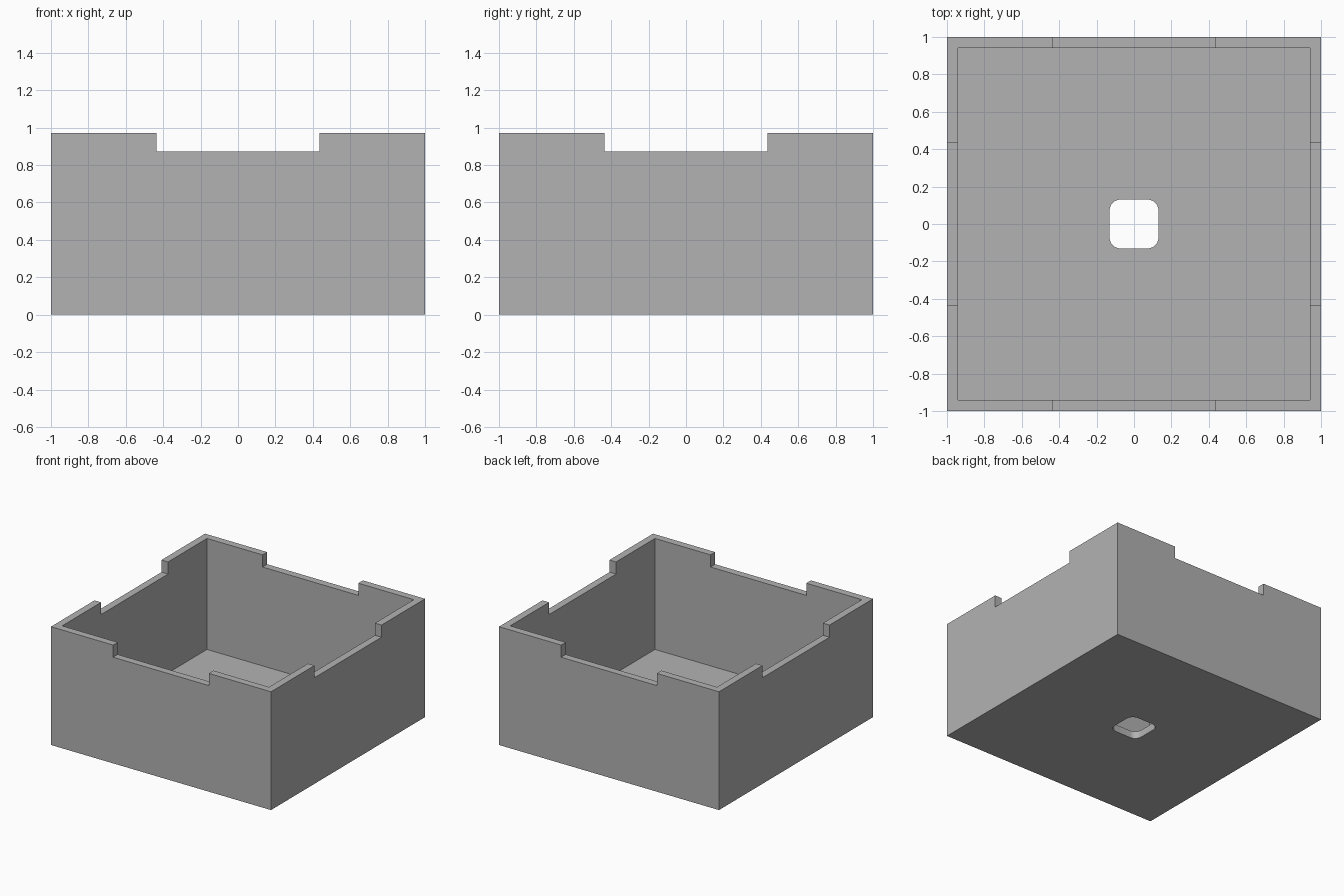
import bpy
import bmesh
from mathutils import Matrix, Vector

if "Cube" in bpy.data.objects:
    bpy.data.objects.remove(bpy.data.objects["Cube"], do_unlink=True)

HEIGHT = 0.972
WALL = 0.06
FLOOR = 0.06
NOTCH_HALF = 0.435
NOTCH_Z = 0.872
HOLE_HALF = 0.131
HOLE_RADIUS = 0.06

grey = bpy.data.materials.new("plain grey")
grey.use_nodes = True
colour = (0.448, 0.448, 0.448, 1)
grey.diffuse_color = colour
grey.node_tree.nodes["Principled BSDF"].inputs["Base Color"].default_value = colour


def box(name, half_x, half_y, bottom, top, radius=0):
    """Centred box, with optional rounded upright edges."""
    bm = bmesh.new()
    size = Vector((2 * half_x, 2 * half_y, top - bottom))
    place = Matrix.Translation((0, 0, (top + bottom) / 2)) @ Matrix.Diagonal(size).to_4x4()
    bmesh.ops.create_cube(bm, size=1, matrix=place)
    if radius:
        upright = [e for e in bm.edges
                   if abs(e.verts[0].co.z - e.verts[1].co.z) > 0.01]
        bmesh.ops.bevel(bm, geom=upright, offset=radius, segments=8,
                        profile=0.5, affect='EDGES')
    mesh = bpy.data.meshes.new(name)
    bm.to_mesh(mesh)
    bm.free()
    mesh.materials.append(grey)
    obj = bpy.data.objects.new(name, mesh)
    bpy.context.collection.objects.link(obj)
    return obj


# Open box body
body = box("open_box", 1, 1, 0, HEIGHT)

# Cavity, rim notches along both axes, and rounded floor hole
cutters = [
    box("cavity_cutter", 1 - WALL, 1 - WALL, FLOOR, 2),
    box("front_back_notch_cutter", NOTCH_HALF, 2, NOTCH_Z, 2),
    box("side_notch_cutter", 2, NOTCH_HALF, NOTCH_Z, 2),
    box("floor_hole_cutter", HOLE_HALF, HOLE_HALF, -1, 0.5, HOLE_RADIUS),
]
for cutter in cutters:
    cut = body.modifiers.new(cutter.name, 'BOOLEAN')
    cut.operation = 'DIFFERENCE'
    cut.solver = 'EXACT'
    cut.object = cutter

# Bake the cuts, then drop the cutters
bpy.context.view_layer.update()
evaluated = body.evaluated_get(bpy.context.evaluated_depsgraph_get())
finished = bpy.data.meshes.new_from_object(evaluated)
body.modifiers.clear()
body.data = finished
for cutter in cutters:
    bpy.data.objects.remove(cutter, do_unlink=True)

# Smooth only the hole's rounded corners
bpy.ops.object.select_all(action='DESELECT')
body.select_set(True)
bpy.context.view_layer.objects.active = body
bpy.ops.object.shade_smooth_by_angle(angle=0.52)
